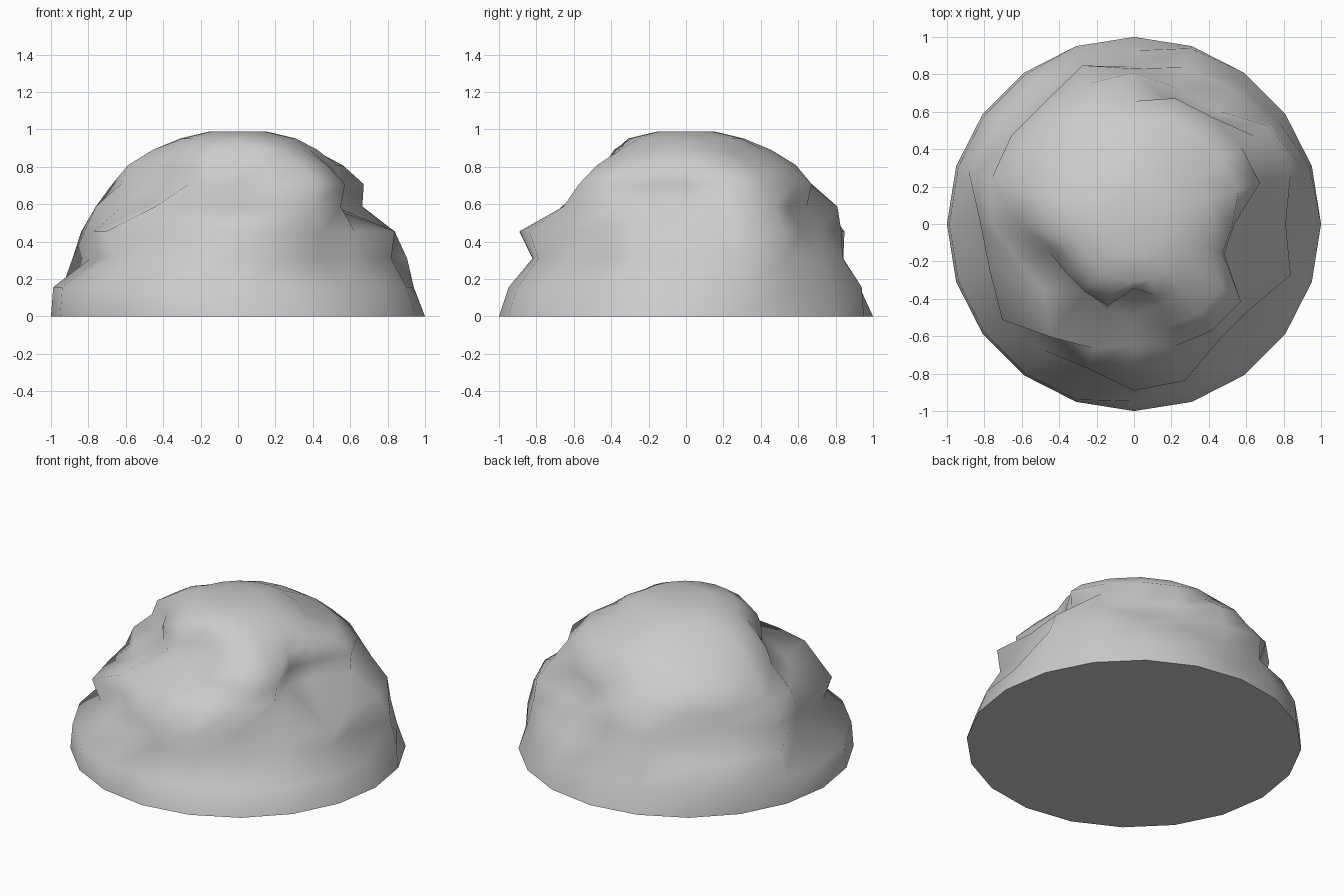
import bpy, bmesh
from math import sin, cos, pi

if "Cube" in bpy.data.objects:
    bpy.data.objects.remove(bpy.data.objects["Cube"])

SEG = 20
STEP = pi / 20

# Dents in the rock: (ring, first segment counted from +x, inward depths in hundredths)
DENTS = [
    (1, 15, (4, 4, 4, 4, 4, 5, 0, 4, 4, 0, 6, 3)),
    (2, 0, (15, 0, 4, 6, 7, 11, 7, 4, 4, 2, 16, 17, 13, 12, 15, 13, 12, 21, 21, 9)),
    (3, 0, (8, 1, 0, 14, 13, 6, 0, 12, 12, 1, 7, 8, 2, 17, 8, 0, 1, 12, 12, 1)),
    (4, 0, (29, 11, 1, 13, 13, 0, 2, 0, 0, 1, 5, 16, 21, 6, 11, 16, 12, 12, 13, 31)),
    (5, 10, (8, 23, 26, 26, 23, 21, 13)),
    (5, 19, (20, 17)),
    (5, 5, (5,)),
    (6, 11, (14, 14, 14, 13, 24, 13)),
    (6, 19, (9, 6)),
    (7, 11, (7, 8, 7, 6, 11, 5, 2, 2, 5, 3, 3, 7, 6, 2)),
    (7, 7, (6, 5)),
]
depth = {}
for ring, start, values in DENTS:
    for i, d in enumerate(values):
        depth[ring, (start + i) % SEG] = d / 100

# Half-sphere rings with dented radii
bm = bmesh.new()
rings = []
for r in range(9 + 1):
    z, radius = sin(r * STEP), cos(r * STEP)
    row = []
    for k in range(SEG):
        rad = radius - depth.get((r, k), 0)
        a = 2 * pi * k / SEG
        row.append(bm.verts.new((rad * cos(a), rad * sin(a), z)))
    rings.append(row)

# Smooth sides
for low, high in zip(rings, rings[1:]):
    for k in range(SEG):
        n = (k + 1) % SEG
        bm.faces.new((low[k], low[n], high[n], high[k])).smooth = True

# Flattened summit and flat underside
tip = bm.verts.new((0, 0, sin(9 * STEP)))
for k in range(SEG):
    bm.faces.new((rings[-1][k], rings[-1][(k + 1) % SEG], tip)).smooth = True
base = bm.faces.new(rings[0][::-1])
for e in base.edges:
    e.smooth = False

mesh = bpy.data.meshes.new("boulder")
bm.to_mesh(mesh)
bm.free()
boulder = bpy.data.objects.new("boulder", mesh)
bpy.context.collection.objects.link(boulder)
